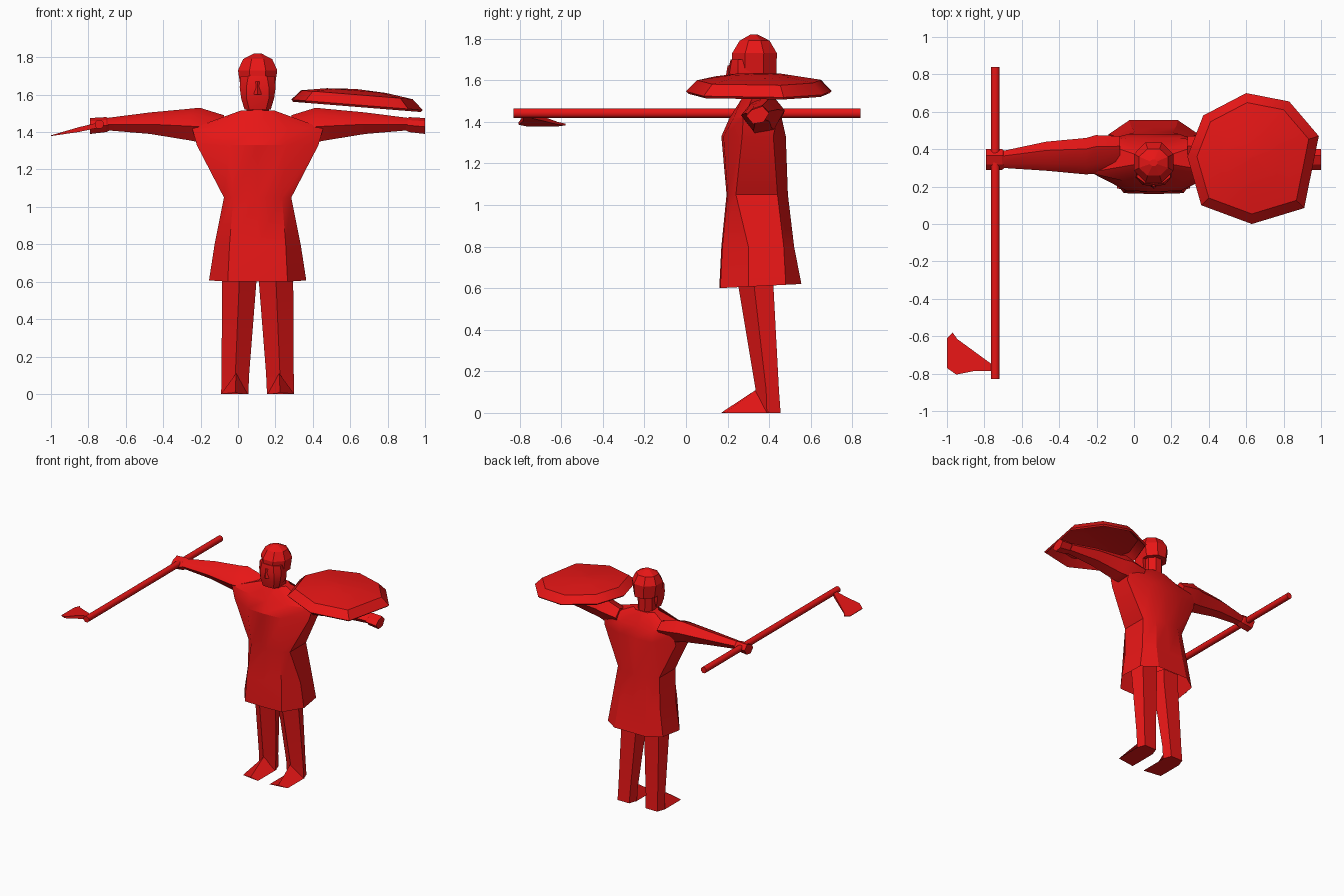
import bpy, bmesh, math
from mathutils import Vector

if "Cube" in bpy.data.objects:
    bpy.data.objects.remove(bpy.data.objects["Cube"])

CX = 0.105  # body centre line

red = bpy.data.materials.new("red")
red.diffuse_color = (0.8, 0.008, 0.008, 1)
red.use_nodes = True
red.node_tree.nodes["Principled BSDF"].inputs["Base Color"].default_value = red.diffuse_color


def loft(name, rings, caps=(True, True), mirror=False, angle=30):
    """Skin a list of equal-length point rings."""
    bm = bmesh.new()
    vs = [[bm.verts.new(p) for p in r] for r in rings]
    n = len(rings[0])
    for a, b in zip(vs, vs[1:]):
        for i in range(n):
            j = (i + 1) % n
            bm.faces.new((a[i], a[j], b[j], b[i]))
    if caps[0]:
        bm.faces.new(vs[0][::-1])
    if caps[1]:
        bm.faces.new(vs[-1])
    if mirror:
        geo = bmesh.ops.duplicate(bm, geom=bm.verts[:] + bm.edges[:] + bm.faces[:])
        for v in geo["geom"]:
            if isinstance(v, bmesh.types.BMVert):
                v.co.x = 2 * CX - v.co.x
    bmesh.ops.remove_doubles(bm, verts=bm.verts[:], dist=0.0005)
    bmesh.ops.recalc_face_normals(bm, faces=bm.faces[:])
    me = bpy.data.meshes.new(name)
    bm.to_mesh(me)
    bm.free()
    me.materials.append(red)
    ob = bpy.data.objects.new(name, me)
    bpy.context.collection.objects.link(ob)
    bpy.ops.object.select_all(action='DESELECT')
    ob.select_set(True)
    bpy.context.view_layer.objects.active = ob
    bpy.ops.object.shade_smooth_by_angle(angle=math.radians(angle))
    return ob


def sym(z, half, back_z=None):
    """Full ring from a half outline running front to back."""
    z1 = z if back_z is None else back_z
    y0, y1 = half[0][1], half[-1][1]
    pts = [(x, y, z + (z1 - z) * (y - y0) / (y1 - y0)) for x, y in half]
    return [(CX + x, y, h) for x, y, h in pts] + \
           [(CX - x, y, h) for x, y, h in pts[-2:0:-1]]


def oval(z, rx, y0, y1, n=8):
    """Horizontal n-sided ring between y0 and y1."""
    k = math.cos(math.pi / n)
    return [(CX + rx / k * math.cos((i + .5) * 2 * math.pi / n),
             (y0 + y1) / 2 + (y1 - y0) / 2 / k * math.sin((i + .5) * 2 * math.pi / n), z)
            for i in range(n)]


# Tunic, open at the hem
loft("tunic", [
    sym(.60, [(0, .16), (.16, .165), (.26, .30), (.24, .48), (.13, .555), (0, .555)], .62),
    sym(.80, [(0, .17), (.15, .175), (.23, .30), (.21, .47), (.12, .52), (0, .52)]),
    sym(1.05, [(0, .195), (.13, .20), (.18, .24), (.18, .44), (.10, .49), (0, .49)]),
    sym(1.33, [(0, .17), (.15, .18), (.325, .27), (.31, .42), (.14, .48), (0, .48)]),
    sym(1.42, [(0, .21), (.16, .23), (.35, .275), (.30, .44), (.14, .46), (0, .46)]),
    sym(1.515, [(0, .27), (.05, .27), (.09, .32), (.09, .37), (.05, .405), (0, .405)]),
], caps=(False, True))


# Arms: six-sided sections running outwards
def arm_ring(dx, y0, y1, z0, z1):
    w, h = y1 - y0, z1 - z0
    return [(CX - dx, y0 + w * a, z0 + h * b) for a, b in
            ((0, .45), (.3, 0), (.75, .1), (1, .6), (.7, 1), (.25, .8))]


loft("arms", [
    arm_ring(.18, .29, .47, 1.36, 1.49),
    arm_ring(.31, .27, .475, 1.345, 1.53),
    arm_ring(.36, .265, .46, 1.355, 1.525),
    arm_ring(.575, .285, .44, 1.39, 1.505),
    arm_ring(.81, .30, .39, 1.41, 1.475),
], mirror=True)

# Hands: fists
loft("hands", [
    arm_ring(.79, .305, .385, 1.41, 1.47),
    arm_ring(.81, .29, .40, 1.40, 1.48),
    arm_ring(.895, .29, .40, 1.39, 1.475),
], mirror=True, angle=20)


# Legs: five-sided with a ridge down the front
def leg_ring(z, x0, x1, y0, y1):
    w, d = x1 - x0, y1 - y0
    return [(x0 + w * a, y0 + d * b, z) for a, b in
            ((.5, 0), (1, .45), (.85, 1), (.15, 1), (0, .45))]


loft("legs", [
    leg_ring(.0, -.09, .055, .335, .455),
    leg_ring(.11, -.088, .06, .335, .447),
    leg_ring(.62, -.085, .10, .25, .42),
    leg_ring(.72, -.085, .10, .24, .42),
], mirror=True, angle=25)

# Feet: wedges from the ankle to a flat toe edge
loft("feet", [
    [(-.09, .40, 0), (.055, .40, 0), (-.01, .335, .11)],
    [(-.09, .19, 0), (.055, .17, 0), (-.015, .18, .008)],
], mirror=True, angle=10)

# Head: neck, helmet and bearded face
loft("neck", [oval(1.49, .06, .27, .40), oval(1.66, .065, .27, .40)])
loft("helmet", [
    oval(1.63, .09, .22, .435),
    oval(1.73, .105, .222, .437),
    oval(1.79, .078, .258, .402),
    oval(1.82, .02, .31, .345),
], angle=20)
loft("face", [
    sym(1.52, [(0, .222), (.045, .225), (.07, .26), (.06, .31), (0, .31)]),
    sym(1.58, [(0, .205), (.06, .215), (.088, .25), (.085, .33), (0, .33)]),
    sym(1.64, [(0, .20), (.06, .21), (.096, .25), (.09, .33), (0, .33)]),
    sym(1.70, [(0, .215), (.05, .22), (.09, .25), (.09, .33), (0, .33)]),
], angle=20)
loft("nose", [
    sym(1.60, [(0, .188), (.02, .205), (0, .23)]),
    sym(1.67, [(0, .20), (.012, .21), (0, .23)]),
])

# Shield: tilted eight-sided dome with a hollow underside
rim = [(.63, .0), (.91, .085), (.988, .47), (.83, .655),
       (.60, .70), (.37, .58), (.285, .36), (.36, .10)]
mid = Vector((.63, .36))


def shield_ring(scale, height):
    pts = [mid + (Vector(p) - mid) * scale for p in rim]
    return [(p.x, p.y, 1.54 - .08 * (p.x - .63) + height) for p in pts]


loft("shield", [
    shield_ring(.97, -.005), shield_ring(.82, .045), shield_ring(.4, .066)][::-1] + [
    shield_ring(.97, -.005), shield_ring(1, .006), shield_ring(.85, .06),
    shield_ring(.45, .082), shield_ring(.03, .09)], angle=35)

# Axe shaft, held front to back
sx, sz, r = -.742, 1.442, .0225
loft("axe_shaft", [[(sx + r * a, y, sz + r * b) for a, b in
                    ((-1, -.45), (-.45, -1), (.45, -1), (1, -.45),
                     (1, .45), (.45, 1), (-.45, 1), (-1, .45))]
                   for y in (-.83, .84)], angle=50)

# Axe blade: thin flared plate dropping towards its cutting edge
blade = [(-.73, -.785), (-.85, -.785), (-.95, -.805), (-1.0, -.77),
         (-1.0, -.61), (-.97, -.58), (-.945, -.615), (-.76, -.75)]


def blade_ring(side):
    return [(x, y, 1.44 + .22 * (x + .73) + side * (.002 + .012 * min(1, (x + 1) * 6)))
            for x, y in blade]


loft("axe_blade", [blade_ring(-1), blade_ring(1)], angle=20)
